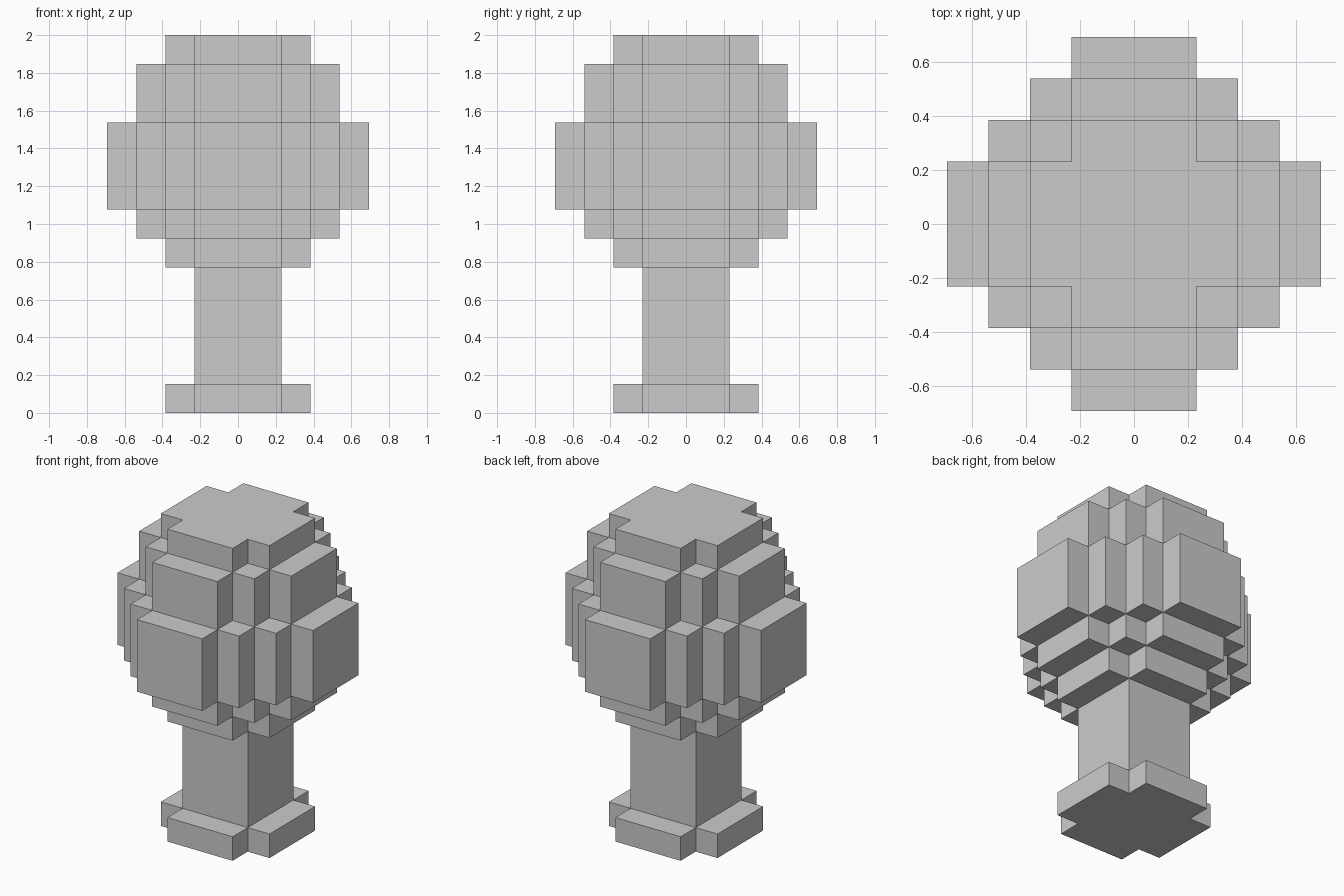
import bpy, bmesh, math
from mathutils import Vector

if "Cube" in bpy.data.objects:
    bpy.data.objects.remove(bpy.data.objects["Cube"])

U = 2 / 13  # one block


def layer(z, reach):
    """Blocks of one stepped round layer, reach = blocks out from the centre."""
    n = range(-reach, reach + 1)
    return {(x, y, z) for x in n for y in n
            if max(abs(x) - 1, 0) + max(abs(y) - 1, 0) <= reach - 1}


def stack(first, reaches):
    cells = set()
    for i, r in enumerate(reaches):
        cells |= layer(first + i, r)
    return cells


# Parts as stacked layers, bottom to top
parts = {
    "base": stack(0, [2]),
    "stem": stack(1, [1] * 4),
    "head": stack(5, [2, 3, 4, 4, 4, 3, 3, 2]),
}
solid = set().union(*parts.values())


def build(name, cells):
    """Skin only the exposed block sides, then merge the flat areas."""
    bm = bmesh.new()
    for c in sorted(cells):
        centre = Vector((c[0], c[1], c[2] + 0.5))
        for axis in range(3):
            for s in (-1, 1):
                d = [0, 0, 0]
                d[axis] = s
                if tuple(a + b for a, b in zip(c, d)) in solid:
                    continue
                n = Vector(d)
                u = Vector((0, 0, 0))
                u[(axis + 1) % 3] = 0.5
                v = n.cross(u)
                mid = centre + n * 0.5
                bm.faces.new([bm.verts.new((mid + p) * U)
                              for p in (-u - v, u - v, u + v, v - u)])
    bmesh.ops.remove_doubles(bm, verts=bm.verts, dist=1e-4)
    bmesh.ops.dissolve_limit(bm, angle_limit=math.radians(1),
                             verts=bm.verts, edges=bm.edges)
    mesh = bpy.data.meshes.new(name)
    bm.to_mesh(mesh)
    bm.free()
    bpy.context.collection.objects.link(bpy.data.objects.new(name, mesh))


for name, cells in parts.items():
    build(name, cells)
